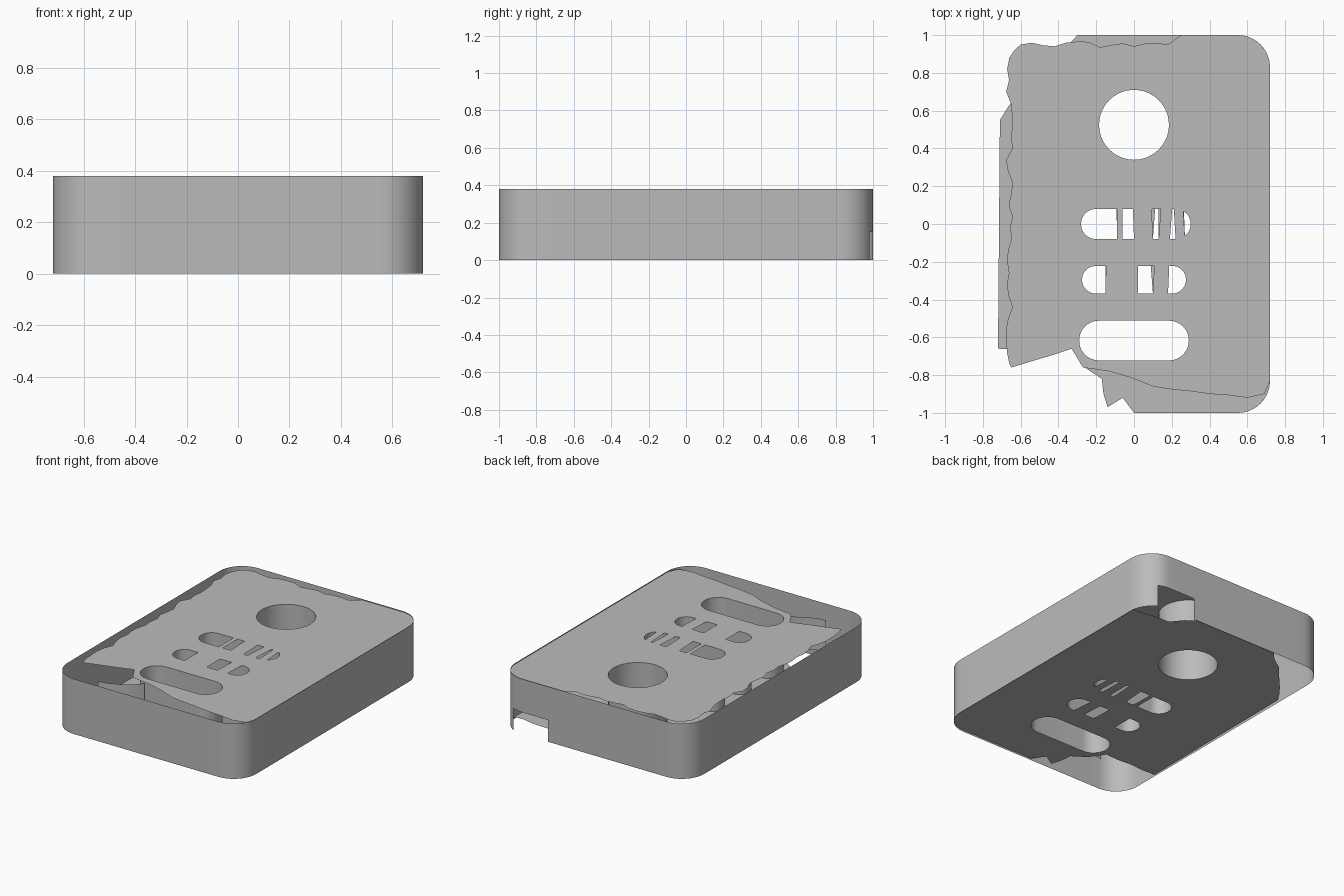
import bpy, bmesh, math, random
from mathutils import Vector

random.seed(4)
cube = bpy.data.objects.get("Cube")
if cube:
    bpy.data.objects.remove(cube)

BOTTOM, TOP = 0.012, 0.373
HEIGHT = 0.38
W, L, R = 0.72, 1.0, 0.17

grey = bpy.data.materials.new("plain_grey")
grey.use_nodes = True
COLOUR = (0.5, 0.5, 0.5, 1)
grey.diffuse_color = COLOUR
grey.node_tree.nodes["Principled BSDF"].inputs["Base Color"].default_value = COLOUR


def finish(name, bm, smooth=False):
    mesh = bpy.data.meshes.new(name)
    bm.to_mesh(mesh)
    bm.free()
    mesh.materials.append(grey)
    for p in mesh.polygons:
        p.use_smooth = smooth
    obj = bpy.data.objects.new(name, mesh)
    bpy.context.collection.objects.link(obj)
    return obj


def arc(cx, cy, r, start, end, n=10):
    angles = [math.radians(start + (end - start) * i / n) for i in range(n + 1)]
    return [(cx + r * math.cos(a), cy + r * math.sin(a)) for a in angles]


def rounded(cx, cy, hw, hh, r, n=10):
    """Counter-clockwise rounded rectangle; equal radii make slots and circles."""
    pts = []
    for i, (sx, sy) in enumerate([(1, 1), (-1, 1), (-1, -1), (1, -1)]):
        for p in arc(cx + sx * (hw - r), cy + sy * (hh - r), r, 90 * i, 90 * i + 90, n):
            if not pts or (Vector(p) - Vector(pts[-1])).length > 1e-4:
                pts.append(p)
    if (Vector(pts[0]) - Vector(pts[-1])).length < 1e-4:
        pts.pop()
    return pts


def divide(pts, step, jitter=0.0, closed=False):
    """Split long segments, optionally roughening them into a torn edge."""
    out = []
    ends = pts[1:] + pts[:1] if closed else pts[1:]
    for a, b in zip(pts, ends):
        a, b = Vector(a), Vector(b)
        n = max(1, round((b - a).length / step))
        side = Vector((a.y - b.y, b.x - a.x)).normalized()
        for i in range(n):
            off = random.uniform(-jitter, jitter) if i else 0
            out.append(tuple(a.lerp(b, i / n) + side * off))
    return out if closed else out + [pts[-1]]


def sheet(name, loops, z, up):
    """Flat skin bounded by the first loop and pierced by the others."""
    bm = bmesh.new()
    for loop in loops:
        vs = [bm.verts.new((x, y, z)) for x, y in loop]
        for a, b in zip(vs, vs[1:] + vs[:1]):
            bm.edges.new((a, b))
    bmesh.ops.triangle_fill(bm, edges=bm.edges[:], use_beauty=True, normal=(0, 0, up))
    bm.normal_update()
    for f in bm.faces:
        if f.normal.z * up < 0:
            f.normal_flip()
    return finish(name, bm)


def wall(name, pts, levels, closed=True, inward=False, skip=None):
    bm = bmesh.new()
    rows = [[bm.verts.new((x, y, z)) for x, y in pts] for z in levels]
    count = len(pts) if closed else len(pts) - 1
    for low, high in zip(rows, rows[1:]):
        for i in range(count):
            j = (i + 1) % len(pts)
            quad = [low[i], low[j], high[j], high[i]]
            mid = sum((v.co for v in quad), Vector()) / 4
            if skip and skip(mid):
                continue
            bm.faces.new(quad[::-1] if inward else quad)
    return finish(name, bm, smooth=True)


# Outer wall with the broken patch low on the back
outline = divide(rounded(0, 0, W, L, R), 0.1, closed=True)
wall("outer_wall", outline, (0, 0.15, HEIGHT),
     skip=lambda c: c.y > 0.95 and 0.36 < c.x < 0.62 and c.z < 0.15)

# Round hole and slots
openings = {
    "round_hole": rounded(0, 0.525, 0.185, 0.185, 0.185),
    "upper_slot": rounded(0.01, 0, 0.29, 0.08, 0.079),
    "middle_slot": rounded(0, -0.295, 0.275, 0.073, 0.072),
    "lower_slot": rounded(0, -0.617, 0.29, 0.105, 0.104),
}
for name, loop in openings.items():
    wall(name + "_wall", loop, (BOTTOM, TOP), inward=True)
holes = list(openings.values())

# Top skin, torn away along the front, left margin and back
front_tear = divide([(-0.65, -0.76), (-0.33, -0.66), (-0.27, -0.76), (-0.13, -0.78),
                     (0.1, -0.86), (0.6, -0.92), (0.69, -0.9)], 0.1, 0.006)
right_edge = [(W, -0.83)] + arc(W - R, L - R, R, 0, 90)
back_tear = divide([(0.25, L), (0.18, 0.95), (-0.6, 0.95), (-0.66, 0.88),
                    (-0.66, -0.74)], 0.06, 0.018)
sheet("top_skin", [front_tear + right_edge + back_tear] + holes, TOP, 1)

# Bottom skin, missing near three corners
bottom_edge = [(0, -L)] + arc(W - R, R - L, R, -90, 0)
corner_tears = divide([(W, 0.84), (0.44, 0.86), (0.3, L)], 0.08, 0.012)
left_tears = divide([(-0.3, L), (-0.45, 0.87), (-0.71, 0.55)], 0.08, 0.012)
lower_tear = divide([(-W, -0.66), (-0.33, -0.66), (-0.26, -0.76), (-0.17, -0.82),
                     (-0.14, -0.97), (-0.06, -0.92)], 0.1, 0.008)
sheet("bottom_skin", [bottom_edge + corner_tears + left_tears + lower_tear] + holes,
      BOTTOM, -1)

# Bridges left across the two small slots
bridges = [(0, -0.09, -0.06), (0, 0, 0.1), (0, 0.13, 0.19), (0, 0.22, 0.27),
           (-0.295, -0.15, 0.02), (-0.295, 0.1, 0.18)]
for level, z, up in (("top", TOP, 1), ("bottom", BOTTOM, -1)):
    for y, x0, x1 in bridges:
        h = 0.08 if y == 0 else 0.073
        lean = random.uniform(-0.012, 0.012)
        sheet("slot_bridge_" + level,
              [[(x0, y - h), (x1, y - h), (x1 + lean, y + h), (x0 + lean, y + h)]], z, up)

# Loose strip of slot wall curling into the open corner
wall("loose_flap", [(-0.2, -0.73), (-0.25, -0.79), (-0.32, -0.83), (-0.39, -0.86),
                    (-0.46, -0.87)], (0.12, 0.34), closed=False)
